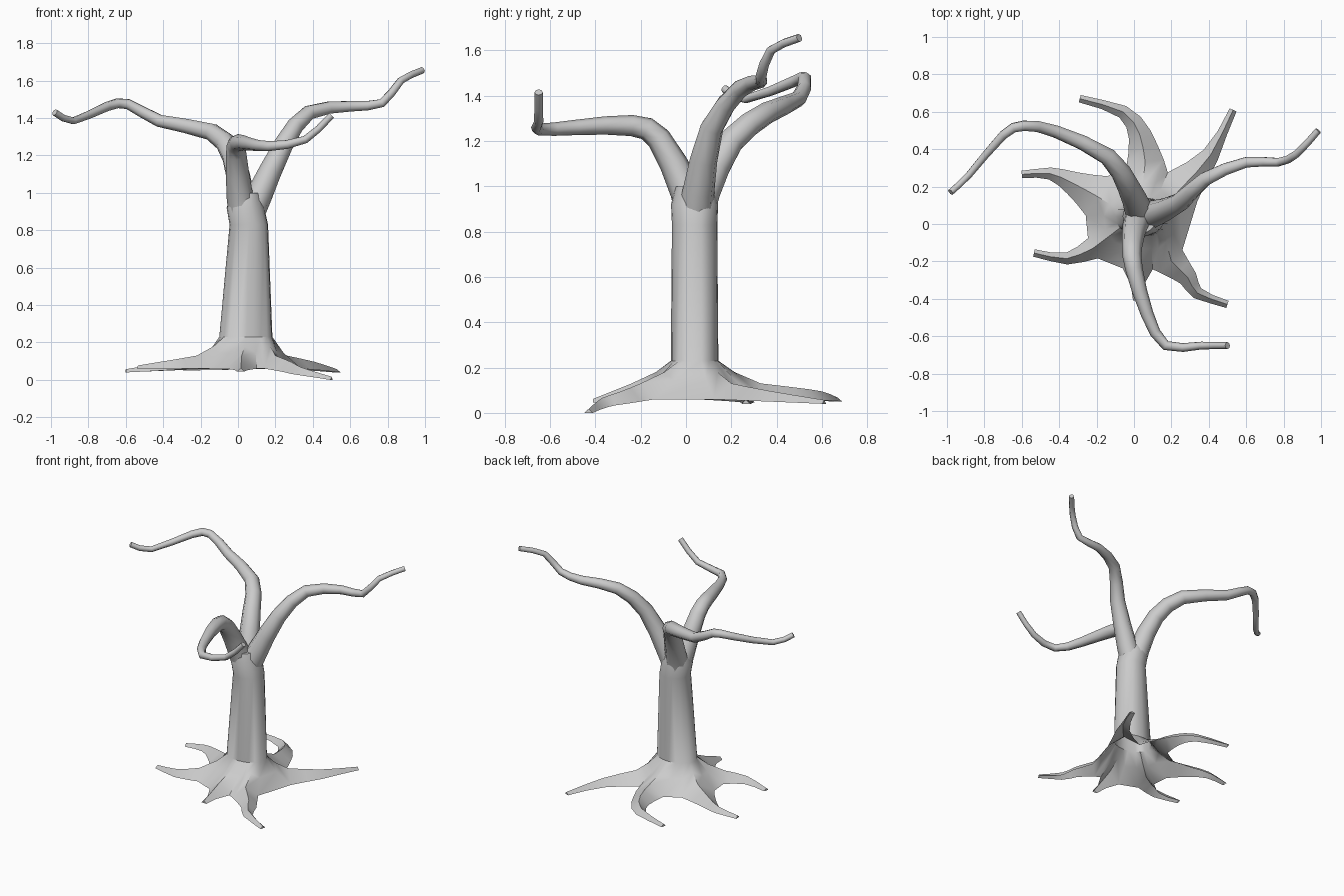
import bpy, bmesh, math
from mathutils import Vector

if "Cube" in bpy.data.objects:
    bpy.data.objects.remove(bpy.data.objects["Cube"])

# Roots, counter-clockwise: base half width, tip height, centreline
ROOTS = [
    (.11, .04, [(.26, .20), (.41, .37), (.53, .61)]),
    (.10, .05, [(.06, .33), (.03, .48), (-.06, .60), (-.29, .67)]),
    (.12, .04, [(-.20, .15), (-.33, .22), (-.45, .27), (-.60, .265)]),
    (.06, .06, [(-.22, -.13), (-.36, -.185), (-.535, -.155)]),
    (.08, .045, [(.02, -.24), (.015, -.41)]),
    (.085, 0, [(.20, -.20), (.29, -.29), (.34, -.37), (.50, -.43)]),
]

# Trunk rings above the flare: z, centre x, radius x, radius y
TRUNK = [(.23, .045, .145, .105), (.83, .06, .105, .10), (.92, .042, .103, .104), (1.0, .045, .075, .085)]
CY = .038

# Branch paths, all starting inside the trunk
START = (.04, .04, .84)
RIGHT = [(.11, .055, .98), (.245, .115, 1.26), (.38, .24, 1.43), (.60, .33, 1.463),
         (.77, .33, 1.48), (.87, .375, 1.60), (.985, .50, 1.655)]
LEFT = [(.02, .085, .98), (-.03, .20, 1.20), (-.14, .36, 1.325), (-.42, .495, 1.385),
        (-.59, .525, 1.475), (-.70, .475, 1.462), (-.88, .265, 1.385), (-.98, .17, 1.43)]
FRONT = [(.01, 0, .98), (-.01, -.12, 1.21), (0, -.24, 1.268), (.07, -.48, 1.26),
         (.17, -.65, 1.25), (.36, -.65, 1.285), (.50, -.65, 1.415)]


def refine(path):
    """Add one smooth midpoint per segment."""
    p = [Vector(q) for q in path]
    out = []
    for i in range(len(p) - 1):
        before = p[i - 1] if i else 2 * p[0] - p[1]
        after = p[i + 2] if i + 2 < len(p) else 2 * p[-1] - p[-2]
        out += [p[i], (9 * (p[i] + p[i + 1]) - before - after) / 16]
    return out + [p[-1]]


def fractions(p):
    """Share of the path length passed at each point."""
    d = [0]
    for a, b in zip(p, p[1:]):
        d.append(d[-1] + (b - a).length)
    return [x / d[-1] for x in d]


def stations(w0, tip, path):
    """Right edge, ridge and left edge points along a root."""
    p = refine(path)
    out = []
    for i, (c, t) in enumerate(zip(p, fractions(p))):
        d = (p[min(i + 1, len(p) - 1)] - p[max(i - 1, 0)]).normalized()
        w = .02 + (w0 - .02) * (1 - t) ** 2
        n = Vector((-d.y, d.x)) * w
        edge = .06 + (tip - .06) * t
        ridge = .13 + (tip + .017 - .13) * t
        out.append([(c - n).to_3d(), c.to_3d(), (c + n).to_3d()])
        for v, z in zip(out[-1], (edge, ridge, edge)):
            v.z = z
    return out


def bridge(bm, a, b, closed):
    n = len(a)
    for i in range(n if closed else n - 1):
        j = (i + 1) % n
        bm.faces.new((a[i], a[j], b[j], b[i]))


def shade(ob, angle):
    bpy.ops.object.select_all(action='DESELECT')
    ob.select_set(True)
    bpy.context.view_layer.objects.active = ob
    bpy.ops.object.shade_smooth_by_angle(angle=math.radians(angle))


def branch(name, path):
    """Tapered tube along a smooth path."""
    p = refine([START] + path)
    cu = bpy.data.curves.new(name, 'CURVE')
    cu.dimensions = '3D'
    cu.bevel_depth = 1
    cu.bevel_resolution = 2
    cu.use_fill_caps = True
    sp = cu.splines.new('POLY')
    sp.points.add(len(p) - 1)
    for pt, c, t in zip(sp.points, p, fractions(p)):
        pt.co = (*c, 1)
        pt.radius = .018 + .064 * (1 - t) ** 1.6
    ob = bpy.data.objects.new(name, cu)
    bpy.context.collection.objects.link(ob)
    bpy.ops.object.select_all(action='DESELECT')
    ob.select_set(True)
    bpy.context.view_layer.objects.active = ob
    bpy.ops.object.convert(target='MESH')
    shade(bpy.context.view_layer.objects.active, 50)


# Trunk: ring angles follow the root edges, evened out
bm = bmesh.new()
strips = [stations(*r) for r in ROOTS]
base = [p for s in strips for p in s[0]]
angles = []
for p in base:
    a = math.atan2(p.y - CY, p.x - .05)
    while angles and a < angles[-1]:
        a += 2 * math.pi
    angles.append(a)
step = 2 * math.pi / len(base)
angles = [(a + angles[0] + i * step) / 2 for i, a in enumerate(angles)]
rings = [[bm.verts.new((cx + rx * math.cos(a), CY + ry * math.sin(a), z)) for a in angles]
         for z, cx, rx, ry in TRUNK]
for lo, hi in zip(rings, rings[1:]):
    bridge(bm, lo, hi, True)
bm.faces.new(rings[-1])

# Hollow flare from trunk to root bases
flare = []
for p, v in zip(base, rings[0]):
    q = v.co.lerp(p, .38)
    q.z = (v.co.z + p.z) / 2
    flare.append(bm.verts.new(q))
base_verts = [bm.verts.new(p) for p in base]
bridge(bm, flare, rings[0], True)
bridge(bm, base_verts, flare, True)

# Arched roots running out from the flare
for i, s in enumerate(strips):
    prev = base_verts[3 * i:3 * i + 3]
    for row in s[1:]:
        cur = [bm.verts.new(p) for p in row]
        bridge(bm, cur, prev, False)
        prev = cur
    bm.faces.new(prev)
me = bpy.data.meshes.new("trunk_and_roots")
bm.to_mesh(me)
bm.free()
trunk = bpy.data.objects.new("trunk_and_roots", me)
bpy.context.collection.objects.link(trunk)
shade(trunk, 40)

# Three branches
branch("right_branch", RIGHT)
branch("left_branch", LEFT)
branch("front_branch", FRONT)
